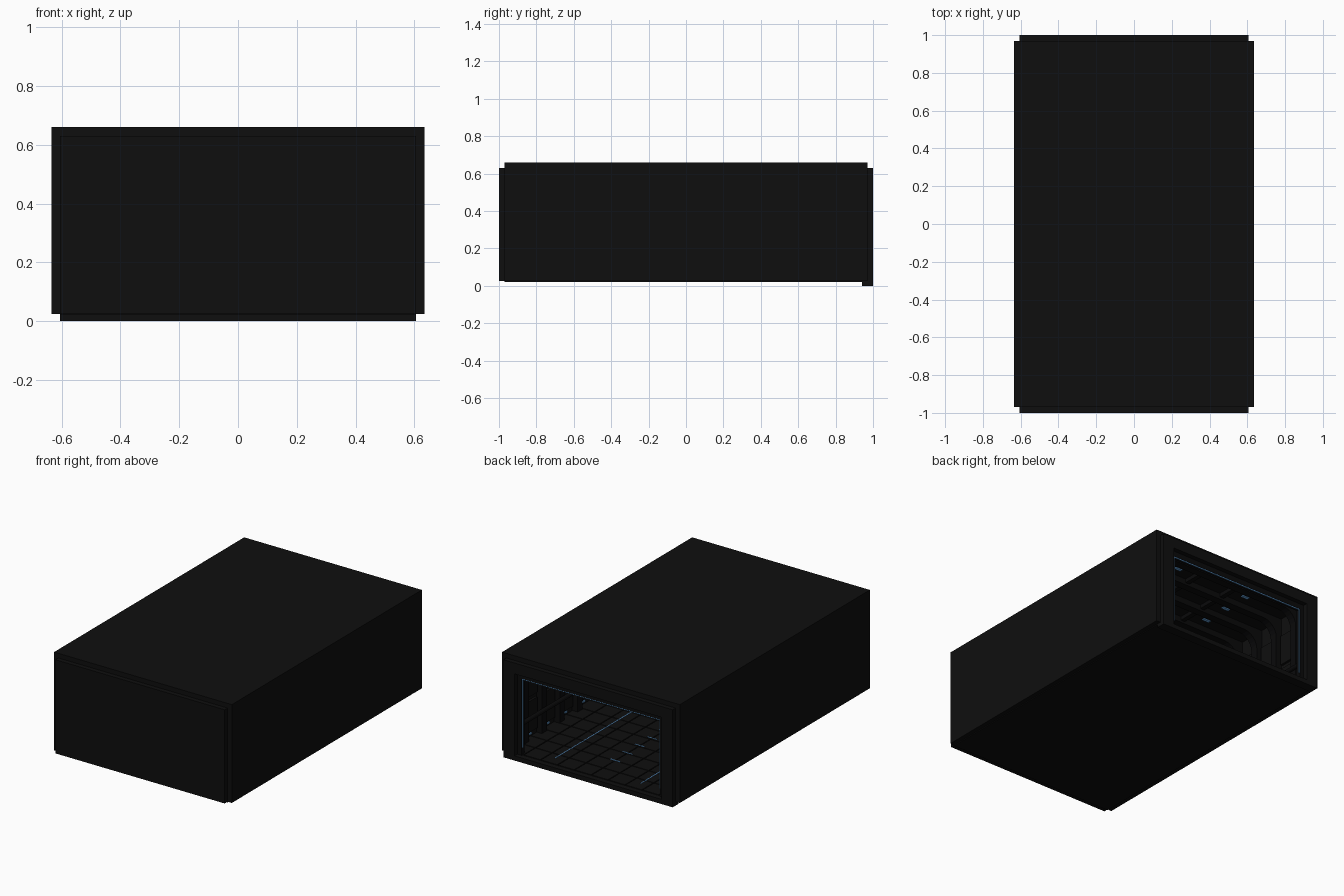
import bpy, bmesh, math

if "Cube" in bpy.data.objects:
    bpy.data.objects.remove(bpy.data.objects["Cube"])

def material(name, rgb):
    m = bpy.data.materials.new(name)
    m.diffuse_color = (*rgb, 1)
    m.use_nodes = True
    m.node_tree.nodes["Principled BSDF"].inputs["Base Color"].default_value = m.diffuse_color
    return m

BLACK = material("shell black", (0.0045, 0.0045, 0.0045))
DARK = material("trim black", (0.0030, 0.0030, 0.0032))
BLUE = material("light blue", (0.13, 0.36, 0.70))

def finish(name, bm, mat):
    me = bpy.data.meshes.new(name)
    bmesh.ops.recalc_face_normals(bm, faces=bm.faces[:])
    bm.to_mesh(me)
    bm.free()
    me.materials.append(mat)
    ob = bpy.data.objects.new(name, me)
    bpy.context.collection.objects.link(ob)
    return ob

def boxes(name, mat, spans):
    """One object from boxes given as (x0, x1, y0, y1, z0, z1)."""
    bm = bmesh.new()
    for x0, x1, y0, y1, z0, z1 in spans:
        vs = bmesh.ops.create_cube(bm, size=1)["verts"]
        for v in vs:
            v.co.x = x0 if v.co.x < 0 else x1
            v.co.y = y0 if v.co.y < 0 else y1
            v.co.z = z0 if v.co.z < 0 else z1
    return finish(name, bm, mat)

def both(spans):
    return spans + [(-b, -a, c, d, e, f) for a, b, c, d, e, f in spans]

def frame(x_in, x_out, z_in, z_out, z_low, y0, y1):
    """Door surround: two posts and a lintel."""
    return both([(x_in, x_out, y0, y1, z_low, z_in)]) + [(-x_out, x_out, y0, y1, z_in, z_out)]

STEP = 0.1825
BAYS = [k * STEP for k in range(-4, 5)]
RIBS = [(k + 0.5) * STEP for k in range(-5, 5)]

# outer shell: sides, roof, floor, solid front, open back
boxes("side_walls", BLACK, both([(0.605, 0.635, -0.97, 0.97, 0.025, 0.66)]))
boxes("roof", BLACK, [(-0.605, 0.605, -0.97, 0.97, 0.63, 0.66)])
boxes("floor_slab", BLACK, [(-0.605, 0.605, -0.97, 0.97, 0.02, 0.03)])
boxes("front_wall", BLACK, [(-0.605, 0.605, -1, -0.97, 0.025, 0.63)])
boxes("back_wall", BLACK, frame(0.525, 0.605, 0.56, 0.63, 0.025, 0.97, 1.0))
boxes("back_sill", BLACK, [(-0.605, 0.605, 0.94, 1.0, 0, 0.03)])

# inner door surrounds with light strips
boxes("inner_door_frames", DARK, frame(0.495, 0.605, 0.525, 0.63, 0.03, 0.94, 0.97)
      + frame(0.495, 0.605, 0.525, 0.63, 0.03, -0.97, -0.94))
boxes("door_light_strips", BLUE, frame(0.489, 0.495, 0.519, 0.525, 0.08, 0.962, 0.968)
      + frame(0.489, 0.495, 0.519, 0.525, 0.08, -0.948, -0.942))

# floor tiles
T = 0.121
tiles = []
for i in range(10):
    for j in range(16):
        x, y = -0.605 + i * T, -0.968 + j * T
        tiles.append((x + 0.003, x + T - 0.003, y + 0.003, y + T - 0.003, 0.029, 0.035))
boxes("floor_tiles", BLACK, tiles)

# floor lights: two long lines and centre dashes
boxes("floor_light_lines", BLUE, both([(0.303, 0.309, -0.9, 0.9, 0.033, 0.037)]))
boxes("floor_dashes", BLUE, [(-0.035, 0.035, y * 0.125 - 0.032, y * 0.125 - 0.026, 0.033, 0.037)
                             for y in range(-6, 7)])

# curved ribs up each wall, bending into the ceiling
def rib_profile():
    inner = [(0.565, 0.03), (0.565, 0.45)]
    inner += [(0.465 + 0.1 * math.cos(a), 0.49 + 0.1 * math.sin(a))
              for a in [math.radians(d) for d in range(0, 91, 15)]]
    return [(0.605, 0.03)] + inner + [(0.465, 0.63), (0.605, 0.63)]

bm = bmesh.new()
for side in (1, -1):
    for y in RIBS:
        vs = [bm.verts.new((side * x, y - 0.025, z)) for x, z in rib_profile()]
        f = bm.faces.new(vs)
        ext = bmesh.ops.extrude_face_region(bm, geom=[f])["geom"]
        bmesh.ops.translate(bm, vec=(0, 0.05, 0), verts=[g for g in ext if isinstance(g, bmesh.types.BMVert)])
finish("wall_ribs", bm, DARK)

# ceiling beams and wall rails
boxes("ceiling_cross_beams", DARK, [(-0.465, 0.465, y - 0.025, y + 0.025, 0.59, 0.63) for y in RIBS])
boxes("ceiling_long_beams", DARK, both([(0.12, 0.15, -0.94, 0.94, 0.605, 0.63)]))
bm = bmesh.new()
for x in (-0.55, 0.55):
    vs = bmesh.ops.create_cone(bm, cap_ends=True, segments=12, radius1=0.014, radius2=0.014, depth=1.88)["verts"]
    for v in vs:
        a, b, c = v.co
        v.co = (x + a, c, 0.19 + b)
finish("wall_rails", bm, DARK)

# bay panels on the walls
boxes("wall_panels", BLACK, both([(0.59, 0.605, y - 0.055, y + 0.055, a, b)
                                  for y in BAYS for a, b in ((0.07, 0.27), (0.30, 0.50))]))

# small lights in every bay
boxes("ceiling_lights", BLUE, both([(0.24, 0.29, y - 0.01, y + 0.01, 0.624, 0.631) for y in BAYS]))
boxes("wall_foot_lights", BLUE, both([(0.598, 0.606, y - 0.012, y + 0.012, 0.045, 0.055) for y in BAYS]))
